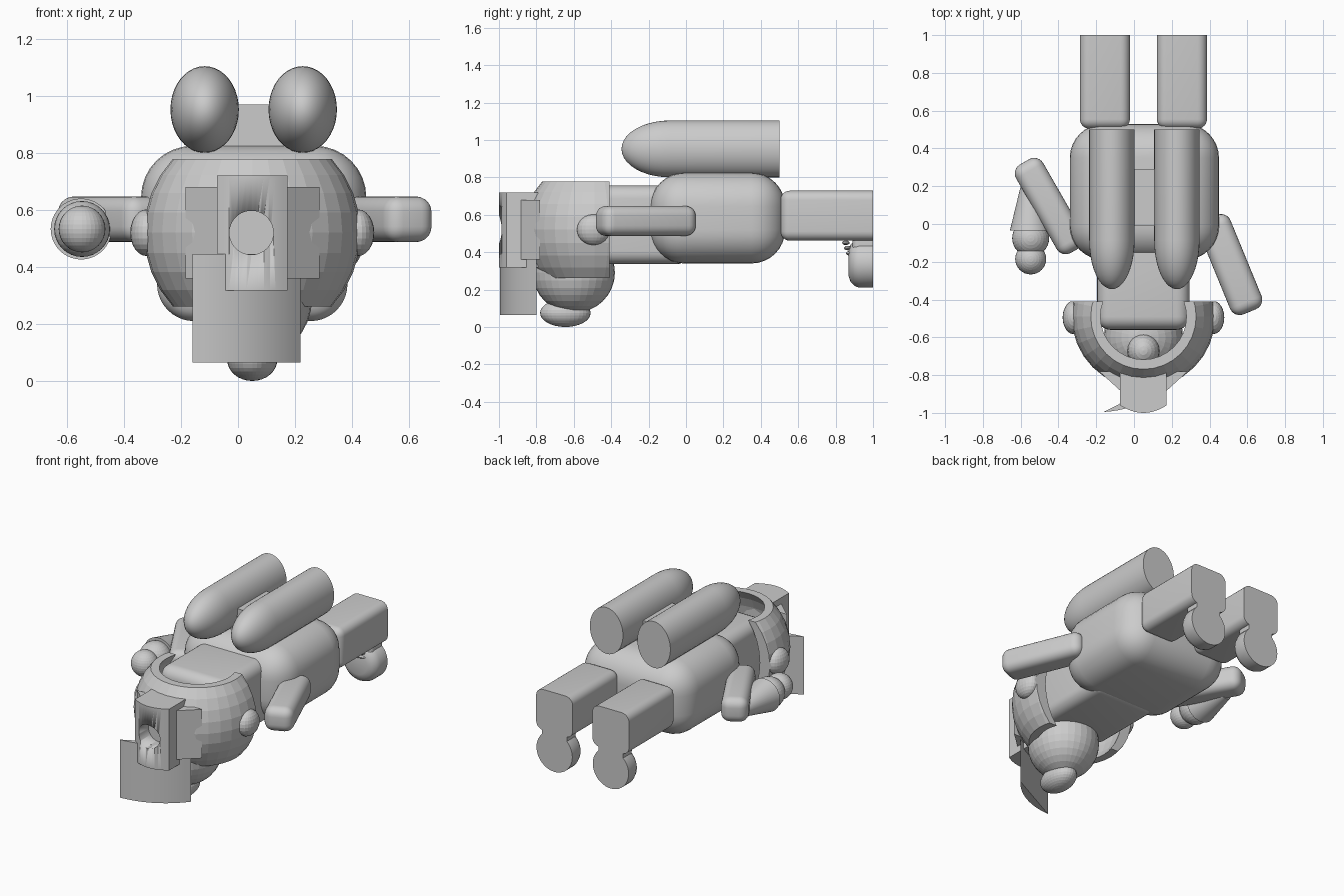
import bpy, bmesh, math
from mathutils import Vector, Matrix

if "Cube" in bpy.data.objects:
    bpy.data.objects.remove(bpy.data.objects["Cube"])

CX = 0.05  # centre line of the figure


def finish(name, bm, cuts=(), smooth=None):
    """Slice with planes (point, normal of removed side), cap, and make the object."""
    for co, no in cuts:
        geom = bm.verts[:] + bm.edges[:] + bm.faces[:]
        r = bmesh.ops.bisect_plane(bm, geom=geom, plane_co=co, plane_no=no, clear_outer=True)
        edges = [e for e in r['geom_cut'] if isinstance(e, bmesh.types.BMEdge)]
        if edges:
            bmesh.ops.triangle_fill(bm, edges=edges, use_beauty=True)
    bmesh.ops.recalc_face_normals(bm, faces=bm.faces[:])
    me = bpy.data.meshes.new(name)
    bm.to_mesh(me)
    bm.free()
    ob = bpy.data.objects.new(name, me)
    bpy.context.collection.objects.link(ob)
    if smooth:
        bpy.ops.object.select_all(action='DESELECT')
        ob.select_set(True)
        bpy.context.view_layer.objects.active = ob
        bpy.ops.object.shade_smooth_by_angle(angle=math.radians(smooth))
    return ob


def rbox(name, loc, size, bevel, rot=0, seg=6, cuts=()):
    bm = bmesh.new()
    bmesh.ops.create_cube(bm, size=1)
    bmesh.ops.scale(bm, vec=size, verts=bm.verts)
    if bevel:
        bmesh.ops.bevel(bm, geom=bm.edges[:], offset=bevel, segments=seg, profile=0.5, affect='EDGES')
    bmesh.ops.transform(bm, matrix=Matrix.Translation(loc) @ Matrix.Rotation(rot, 4, 'Z'), verts=bm.verts)
    return finish(name, bm, cuts, 30)


def ball(name, loc, radii, cuts=(), smooth=None, u=32, v=16):
    bm = bmesh.new()
    bmesh.ops.create_uvsphere(bm, u_segments=u, v_segments=v, radius=1)
    bmesh.ops.scale(bm, vec=radii, verts=bm.verts)
    bmesh.ops.translate(bm, vec=loc, verts=bm.verts)
    return finish(name, bm, cuts, smooth)


def lathe_y(name, loc, prof, sx=1, sz=1, seg=40, cuts=()):
    """Revolve (y, radius) points about an axis along y."""
    bm = bmesh.new()
    vs = [bm.verts.new((r, y, 0)) for y, r in prof]
    edges = [bm.edges.new(p) for p in zip(vs, vs[1:])]
    bmesh.ops.spin(bm, geom=vs + edges, axis=(0, 1, 0), cent=(0, 0, 0), steps=seg, angle=math.tau)
    bmesh.ops.remove_doubles(bm, verts=bm.verts, dist=1e-4)
    bmesh.ops.scale(bm, vec=(sx, 1, sz), verts=bm.verts)
    bmesh.ops.translate(bm, vec=loc, verts=bm.verts)
    return finish(name, bm, cuts, 30)


def prism(name, pts, z0, z1):
    """Extrude an xy outline upward."""
    bm = bmesh.new()
    f = bm.faces.new([bm.verts.new((x, y, z0)) for x, y in pts])
    r = bmesh.ops.extrude_face_region(bm, geom=[f])
    bmesh.ops.translate(bm, vec=(0, 0, z1 - z0), verts=[g for g in r['geom'] if isinstance(g, bmesh.types.BMVert)])
    return finish(name, bm, (), 25)


# torso, chest and tank bracket
rbox("torso", (0.055, 0.17, 0.582), (0.79, 0.72, 0.485), 0.18, seg=8)
rbox("chest", (CX, -0.27, 0.546), (0.49, 0.58, 0.42), 0.07)
rbox("tank_bracket", (CX, 0.14, 0.86), (0.30, 0.30, 0.22), 0)

# air tanks: oval section, domed front, flat back
dome = [(-0.085 - 0.26 * math.cos(t), math.sin(t)) for t in [i * math.pi / 20 for i in range(11)]]
for side in (-1, 1):
    lathe_y("air_tank", (0.055 + side * 0.172, 0, 0.952), dome + [(0.5, 1), (0.5, 0)], 0.12, 0.152)

# legs and feet, sliced flat at the back
END = [((0, 1, 0), (0, 1, 0))]
for side in (-1, 1):
    x = CX + side * 0.204
    rbox("leg", (x, 0.79, 0.595), (0.265, 0.57, 0.267), 0.05, cuts=END)
    rbox("ankle", (x, 0.97, 0.43), (0.18, 0.16, 0.16), 0.03, cuts=END)
    foot = [(0.87, 0), (0.87, 0.07), (0.88, 0.1), (0.9, 0.12), (0.925, 0.13), (1.05, 0.13), (1.05, 0)]
    lathe_y("foot", (x, 0, 0.34), foot, cuts=END)
    for i in range(3):
        ball("lace", (x, 0.865 + 0.01 * (i - 1), 0.45 - 0.028 * i), (0.06, 0.02, 0.012), u=16, v=8)

# arms
rbox("right_arm", (0.51, -0.215, 0.567), (0.18, 0.54, 0.16), 0.055, rot=math.atan2(0.38, 0.925))
rbox("left_upper_arm", (-0.445, 0.095, 0.567), (0.165, 0.54, 0.16), 0.055, rot=math.atan2(0.5, 0.87))
lathe_y("left_forearm", (-0.55, 0, 0.533), [(0.2, 0), (0.2, 0.05), (-0.035, 0.107), (-0.035, 0)])
ball("left_wrist", (-0.547, -0.075, 0.533), (0.098, 0.098, 0.098))
ball("left_hand", (-0.547, -0.185, 0.533), (0.082, 0.082, 0.082))

# helmet: thick open band of a sphere, cut flat behind
hz, hy = 0.52, -0.49
lim = math.asin(0.258 / 0.38)
arc = [-lim + 2 * lim * i / 8 for i in range(9)]
prof = [(0.38 * math.cos(a), 0.38 * math.sin(a)) for a in arc]
prof += [(0.31 * math.cos(a), 0.38 * math.sin(a)) for a in reversed(arc)]
bm = bmesh.new()
vs = [bm.verts.new((r, 0, z)) for r, z in prof]
edges = [bm.edges.new((vs[i], vs[(i + 1) % len(vs)])) for i in range(len(vs))]
bmesh.ops.spin(bm, geom=vs + edges, axis=(0, 0, 1), cent=(0, 0, 0), steps=32, angle=math.tau)
bmesh.ops.remove_doubles(bm, verts=bm.verts, dist=1e-4)
bmesh.ops.translate(bm, vec=(CX, hy, hz), verts=bm.verts)
BACK = [((0, -0.41, 0), (0, 1, 0))]
finish("helmet", bm, BACK)
for side in (-1, 1):
    ball("earpiece", (CX + side * 0.37, -0.495, 0.52), (0.058, 0.088, 0.082), BACK, u=24, v=12)

# head and chin below the helmet
ball("head", (CX, -0.6, 0.29), (0.21, 0.22, 0.215))
ball("chin", (CX, -0.645, 0.075), (0.088, 0.135, 0.075))
ball("head_knob", (CX, -0.67, 0.47), (0.085, 0.09, 0.1), u=24, v=12)

# visor: flared mount and bowed front block with a round port
prism("visor_mount", [(CX - 0.235, -0.78), (CX - 0.12, -0.885), (CX + 0.12, -0.885), (CX + 0.235, -0.78)], 0.36, 0.68)
bow = [(CX + 0.123 * t, -1.0 + 0.04 * t * t) for t in [i / 6 for i in range(-6, 7)]]
visor = prism("visor_block", bow + [(CX + 0.123, -0.79), (CX - 0.123, -0.79)], 0.318, 0.72)
port = lathe_y("port_cutter", (CX - 0.003, 0, 0.52), [(-1.1, 0), (-1.1, 0.077), (-0.88, 0.077), (-0.88, 0)])
port.hide_render = True
port.hide_set(True)
mod = visor.modifiers.new("port", 'BOOLEAN')
mod.operation = 'DIFFERENCE'
mod.solver = 'EXACT'
mod.object = port

# slanted lens-shaped plate hanging in front
a, b = Vector((-0.16, -0.995)), Vector((0.22, -0.80))
d = b - a
n = Vector((d.y, -d.x)).normalized()
plate = [tuple(a + d * t + n * 0.19 * t * (1 - t)) for t in [i / 12 for i in range(13)]]
prism("front_plate", plate, 0.065, 0.445)
